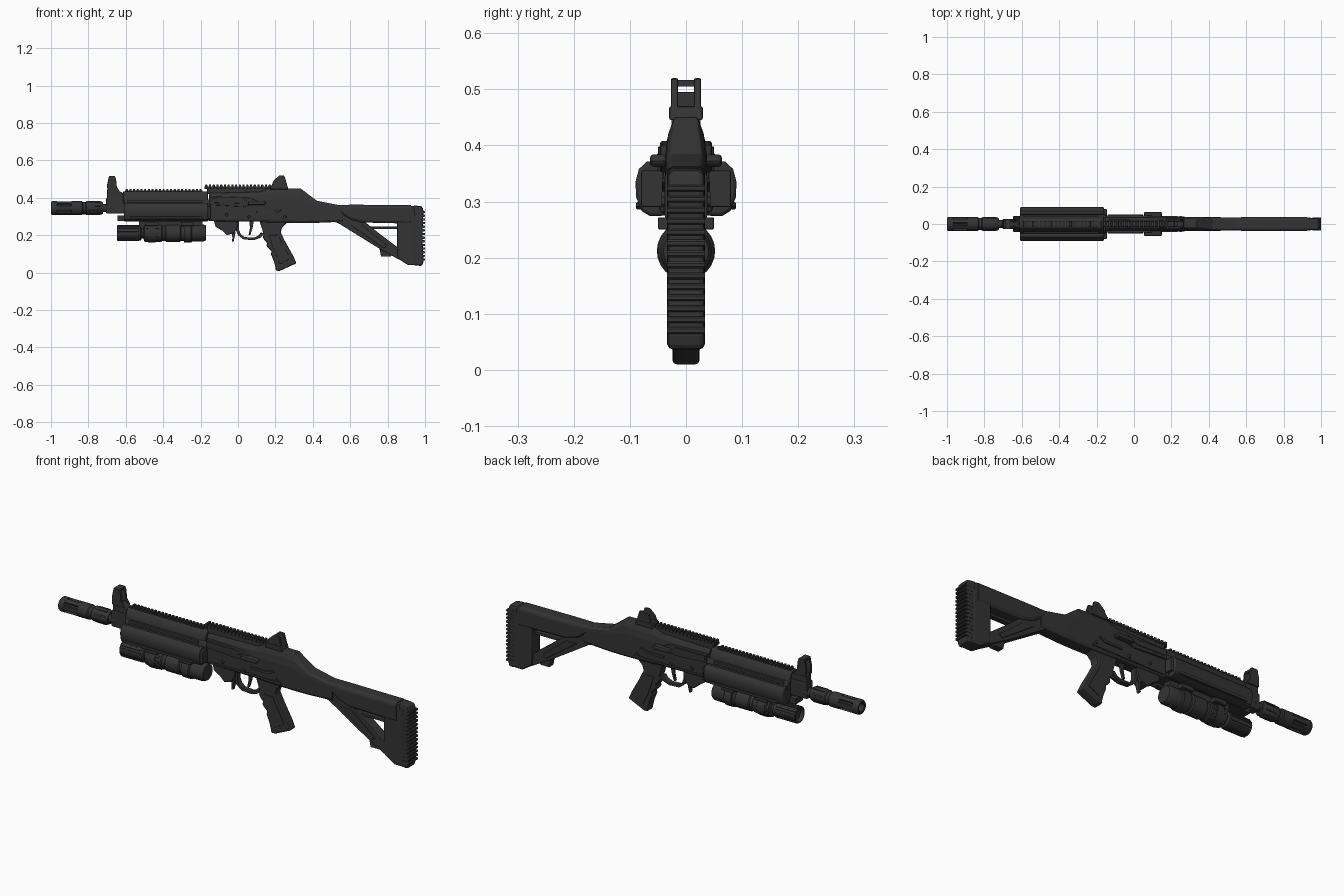
import bpy, bmesh, math
from mathutils import Matrix, Vector

def mat(name, v):
    m = bpy.data.materials.new(name)
    m.diffuse_color = (v, v, v, 1)
    return m
DARK = mat("charcoal", 0.034)

def finish(name, bm, bevel=0.0, smooth=False):
    bmesh.ops.recalc_face_normals(bm, faces=bm.faces)
    me = bpy.data.meshes.new(name)
    bm.to_mesh(me)
    bm.free()
    me.materials.append(DARK)
    ob = bpy.data.objects.new(name, me)
    bpy.context.collection.objects.link(ob)
    if bevel:
        b = ob.modifiers.new("bevel", 'BEVEL')
        b.width = bevel
        b.segments = 2
        b.limit_method = 'ANGLE'
        b.angle_limit = math.radians(40)
    if smooth:
        bpy.ops.object.select_all(action='DESELECT')
        ob.select_set(True)
        bpy.context.view_layer.objects.active = ob
        bpy.ops.object.shade_smooth_by_angle(angle=math.radians(35))
    return ob

def skin(name, rings, bevel=0.0, smooth=False):
    """Bridge a list of equal-length closed rings and cap both ends."""
    bm = bmesh.new()
    vs = [[bm.verts.new(p) for p in r] for r in rings]
    n = len(vs[0])
    for a, b in zip(vs, vs[1:]):
        for i in range(n):
            bm.faces.new((a[i], a[(i + 1) % n], b[(i + 1) % n], b[i]))
    bm.faces.new(vs[0])
    bm.faces.new(vs[-1])
    return finish(name, bm, bevel, smooth)

def side(name, pts, y0, y1, bevel=0.004):      # x,z outline pushed along y
    return skin(name, [[(x, y, z) for x, z in pts] for y in (y0, y1)], bevel)

def along(name, pts, x0, x1, bevel=0.004):     # y,z outline pushed along x
    return skin(name, [[(x, y, z) for y, z in pts] for x in (x0, x1)], bevel, True)

def box(name, x0, x1, y0, y1, z0, z1, bevel=0.003):
    return side(name, [(x0, z0), (x1, z0), (x1, z1), (x0, z1)], y0, y1, bevel)

def lathe(name, prof, z, y=0, n=24):           # (x, radius) turned about the x axis
    return skin(name, [[(x, y + r * math.cos(2 * math.pi * i / n), z + r * math.sin(2 * math.pi * i / n))
                        for i in range(n)] for x, r in prof], 0, True)

def bars(name, count, x0, x1, r0, r1, w, z):   # bars arranged round the x axis
    bm = bmesh.new()
    for i in range(count):
        m = (Matrix.Translation((0, 0, z)) @ Matrix.Rotation(2 * math.pi * (i + .5) / count, 4, 'X')
             @ Matrix.Translation(((x0 + x1) / 2, 0, (r0 + r1) / 2)) @ Matrix.Diagonal((x1 - x0, w, r1 - r0, 1)))
        bmesh.ops.create_cube(bm, size=1, matrix=m)
    return finish(name, bm, 0.002)

def loft(name, rows, bevel=0.003):             # x, bottom, shoulder, top, half width, top half width
    rings = []
    for x, zb, zs, zt, w, t in rows:
        half = [(w * .8, zb), (w, zb + .012), (w, zs), ((w + t) / 2 + .003, (zs + zt) / 2 + .003), (t, zt)]
        rings.append([(x, y, z) for y, z in half] + [(x, -y, z) for y, z in reversed(half)])
    return skin(name, rings, bevel)

def rail(name, x0, x1, z0, z1, w):             # base strip with cross teeth
    box(name + "_base", x0, x1, -w * .75, w * .75, z0, (z0 + z1) / 2 + .002, 0)
    n = round((x1 - x0) / .02)
    s = (x1 - x0) / n
    bm = bmesh.new()
    for i in range(n):
        c = ((x0 + (i + .5) * s), 0, (z0 + z1) / 2 + .002)
        bmesh.ops.create_cube(bm, size=1, matrix=Matrix.Translation(c) @ Matrix.Diagonal((s * .58, 2 * w, z1 - z0 - .004, 1)))
    finish(name + "_teeth", bm, 0.0015)

# muzzle brake and barrel
BZ = 0.345
lathe("muzzle_brake", [(-.93, .001), (-.93, .019), (-.997, .021), (-1, .025), (-1, .033), (-.993, .037), (-.968, .037),
      (-.965, .029), (-.895, .029), (-.89, .037), (-.835, .037), (-.83, .033), (-.815, .033), (-.81, .037),
      (-.73, .035), (-.722, .03), (-.722, .02)], BZ)
bars("brake_ribs", 6, -.97, -.885, .02, .0365, .022, BZ)
bars("brake_rear_ribs", 8, -.80, -.735, .03, .039, .008, BZ)
lathe("barrel", [(-.73, .022), (-.7, .022), (-.7, .026), (-.68, .026), (-.68, .021), (-.1, .021)], BZ)

# front sight and gas block
box("gas_block", -.705, -.605, -.024, .024, .315, .40, .006)
side("front_sight_base", [(-.70, .39), (-.605, .39), (-.615, .425), (-.65, .445), (-.70, .445)], -.02, .02)
for s in (1, -1):
    side("front_sight_ear", [(-.698, .43), (-.63, .43), (-.648, .46), (-.652, .50), (-.658, .517), (-.69, .517), (-.70, .47)],
         s * .014, s * .026, .002)
box("front_sight_bar", -.69, -.66, -.016, .016, .505, .517, 0)
box("front_sight_post", -.678, -.668, -.004, .004, .43, .49, 0)
box("front_lug", -.645, -.57, -.03, .03, .275, .305)

# handguard core, side shells and top cover
along("handguard_core", [(-.045, .28), (.045, .28), (.05, .30), (.05, .37), (.04, .39), (-.04, .39), (-.05, .37), (-.05, .30)], -.61, -.15)
along("handguard_top", [(-.04, .375), (.04, .375), (.038, .40), (.028, .425), (.018, .435), (-.018, .435), (-.028, .425), (-.038, .40)], -.615, -.16)
for s in (1, -1):
    along("handguard_shell", [(s * y, z) for y, z in [(.035, .275), (.064, .274), (.079, .283), (.089, .308), (.09, .335),
          (.084, .358), (.07, .371), (.056, .372), (.045, .36)]], -.61, -.16, .006)
    box("handguard_upper_rib", -.59, -.19, s * .03, s * .052, .374, .386)
    side("handguard_lower_rib", [(-.58, .286), (-.2, .286), (-.185, .292), (-.2, .299), (-.58, .299)], s * .07, s * .089, .002)
    box("handguard_end_latch", -.175, -.145, s * .04, s * .08, .29, .355)
rail("front_rail", -.605, -.19, .43, .446, .017)

# under-barrel light
LZ = 0.212
lathe("light_body", [(-.63, .001), (-.63, .03), (-.648, .034), (-.648, .039), (-.52, .039), (-.515, .03), (-.505, .03),
      (-.5, .047), (-.41, .047), (-.405, .043), (-.39, .043), (-.385, .048), (-.31, .048), (-.305, .042), (-.275, .042),
      (-.27, .05), (-.25, .05), (-.245, .046), (-.185, .046), (-.172, .04), (-.172, .001)], LZ)
bars("light_head_ribs", 12, -.645, -.53, .034, .043, .01, LZ)
bars("light_grip_ribs", 10, -.49, -.42, .04, .05, .012, LZ)
box("light_mount", -.53, -.19, -.022, .022, .235, .285)
for x in (-.46, -.27):
    box("light_clamp", x - .035, x + .035, -.05, .05, .25, .272)
    lathe("light_ring", [(x - .02, .04), (x - .02, .052), (x + .02, .052), (x + .02, .04)], LZ)

# receiver, tapering back into the stock wrist
loft("receiver", [(-.155, .275, .385, .425, .037, .024), (.12, .272, .385, .432, .037, .022), (.17, .268, .385, .452, .037, .02),
      (.335, .265, .385, .45, .037, .02), (.42, .266, .355, .385, .037, .028), (.56, .272, .335, .357, .034, .026)])
rail("top_rail", -.18, .18, .447, .47, .018)
box("top_rail_riser", -.165, .18, -.015, .015, .42, .45)
for s in (1, -1):
    side("port_frame", [(-.15, .362), (.03, .352), (.12, .372), (.07, .40), (-.15, .408)], s * .03, s * .046)
    side("port_cover", [(-.14, .374), (.02, .370), (.05, .385), (.02, .396), (-.14, .398)], s * .04, s * .05, .002)
    side("charging_handle", [(.05, .362), (.14, .362), (.152, .372), (.14, .384), (.06, .384)], s * .035, s * .064, .006)
    side("selector", [(.10, .318), (.20, .318), (.235, .335), (.225, .342), (.19, .33), (.10, .33)], s * .035, s * .043, .002)
    box("receiver_lower_rib", -.14, .27, s * .035, s * .041, .282, .292, .001)
    for x, z in ((-.06, .31), (.06, .30), (.25, .30)):
        bm = bmesh.new()
        bmesh.ops.create_cone(bm, cap_ends=True, segments=12, radius1=.009, radius2=.007, depth=.008,
            matrix=Matrix.Translation((x, s * .04, z)) @ Matrix.Rotation(-s * math.pi / 2, 4, 'X'))
        finish("receiver_pin", bm)

# rear sight
side("rear_sight_base", [(.17, .445), (.27, .445), (.262, .47), (.18, .47)], -.03, .03)
for s in (1, -1):
    side("rear_sight_ear", [(.178, .46), (.265, .46), (.258, .485), (.248, .518), (.222, .52), (.19, .492)], s * .014, s * .027, .003)
box("rear_sight_notch", .215, .235, -.016, .016, .465, .495, .002)

# magazine catch block, trigger and guard
side("catch_block", [(-.13, .28), (.0, .28), (-.005, .235), (-.025, .21), (-.06, .2), (-.085, .225), (-.12, .245)], -.026, .026)
side("catch_lever", [(-.035, .22), (-.012, .22), (-.018, .19), (-.024, .165), (-.032, .165), (-.03, .19)], -.01, .01, .002)
outer = [(-.01, .275), (-.01, .225), (.0, .2), (.03, .177), (.085, .174), (.12, .185), (.14, .21)]
inner = [(.122, .215), (.108, .197), (.083, .187), (.034, .19), (.014, .207), (.006, .228), (.006, .275)]
side("trigger_guard", outer + inner, -.014, .014, .002)
side("trigger", [(.06, .28), (.085, .28), (.078, .24), (.066, .2), (.056, .2), (.064, .24)], -.007, .007, .002)

# pistol grip with finger grooves
front = [(.115, .275), (.128, .235), (.137, .205), (.132, .19), (.142, .172), (.156, .16), (.152, .143),
         (.165, .128), (.18, .115), (.176, .1), (.192, .06), (.2, .03), (.203, .01)]
back = [(.225, .01), (.313, .05), (.295, .09), (.25, .17), (.228, .215), (.235, .24), (.27, .275)]
side("pistol_grip", front + back, -.024, .024, .007)
for s in (1, -1):
    side("grip_panel", [(.165, .2), (.215, .2), (.28, .075), (.225, .045), (.195, .11)], s * .02, s * .0275, .002)

# skeleton stock
loft("stock_top", [(.525, .335, .348, .362, .033, .024), (.60, .285, .345, .363, .038, .024), (.66, .268, .345, .363, .038, .024),
      (.925, .262, .345, .361, .038, .024)])
side("stock_strut", [(.45, .30), (.56, .335), (.68, .27), (.76, .205), (.86, .13), (.90, .05), (.86, .07), (.74, .138), (.54, .262)],
     -.027, .027)
side("stock_strut_rib", [(.60, .255), (.66, .255), (.80, .145), (.78, .13)], -.032, .032)
box("stock_inner_bar", .70, .89, -.014, .014, .232, .246)
side("stock_foot", [(.755, .135), (.83, .115), (.83, .098), (.815, .085), (.765, .085)], -.018, .018)
side("stock_end", [(.865, .35), (.94, .358), (.95, .3), (.95, .04), (.91, .04), (.855, .075), (.85, .16), (.85, .27)], -.034, .034, .007)
side("butt_pad", [(.935, .36), (.985, .355), (.992, .33), (.985, .2), (.992, .06), (.985, .035), (.935, .04)], -.033, .033, .01)
for i in range(14):
    z = .07 + i * .0195
    side("pad_ridge", [(.955, z - .006), (.997, z - .006), (1, z - .003), (1, z + .003), (.997, z + .006), (.955, z + .006)],
         -.034, .034, 0)
